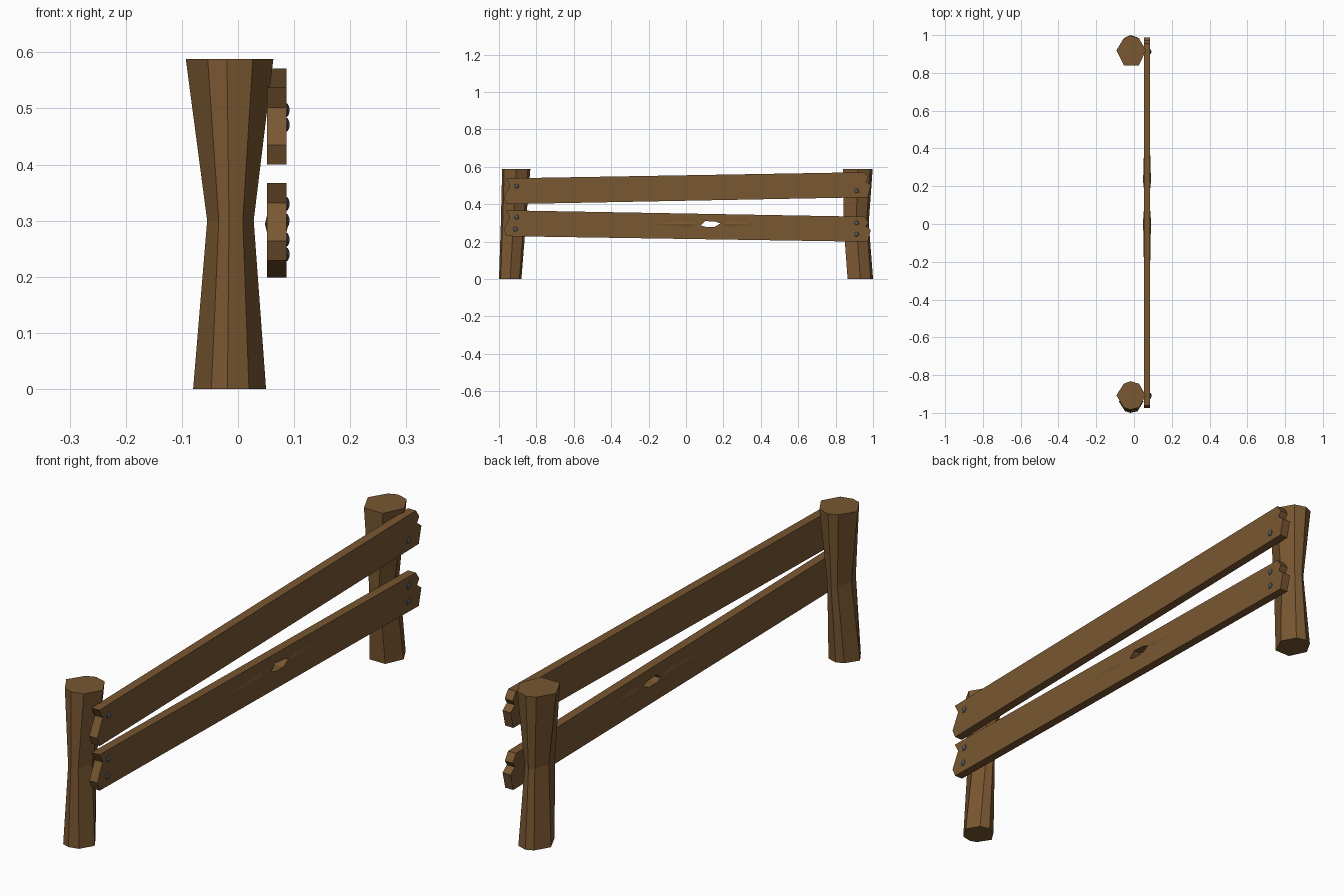
import bpy, bmesh, math

if "Cube" in bpy.data.objects:
    bpy.data.objects.remove(bpy.data.objects["Cube"])


def material(name, rgb):
    m = bpy.data.materials.new(name)
    m.diffuse_color = (*rgb, 1)
    m.use_nodes = True
    m.node_tree.nodes["Principled BSDF"].inputs["Base Color"].default_value = m.diffuse_color
    return m


WOOD = material("brown wood", (0.19, 0.095, 0.031))
IRON = material("grey iron", (0.09, 0.10, 0.11))


def finish(name, bm, mat):
    bmesh.ops.recalc_face_normals(bm, faces=bm.faces)
    me = bpy.data.meshes.new(name)
    bm.to_mesh(me)
    bm.free()
    me.materials.append(mat)
    ob = bpy.data.objects.new(name, me)
    bpy.context.collection.objects.link(ob)
    return ob


# Posts: unit cross-section lofted through rings (z, x0, x1, y0, y1)
def post(name, section, rings):
    bm = bmesh.new()
    loops = []
    for z, x0, x1, y0, y1 in rings:
        loops.append([bm.verts.new(((x0 + x1) / 2 + u * (x1 - x0) / 2,
                                    (y0 + y1) / 2 + v * (y1 - y0) / 2, z))
                      for u, v in section])
    n = len(section)
    for a, b in zip(loops, loops[1:]):
        for i in range(n):
            j = (i + 1) % n
            bm.faces.new((a[i], a[j], b[j], b[i]))
    bm.faces.new(loops[0][::-1])
    bm.faces.new(loops[-1])
    return finish(name, bm, WOOD)


half = [(1, 0.0), (0.53, 0.82), (-0.06, 1), (-0.5, 0.82), (-1, 0.0)]
post("front_post", half + [(-0.5, -0.85), (-0.06, -1), (0.53, -0.85)],
     [(0, -0.08, 0.05, -1.0, -0.88), (0.3, -0.055, 0.028, -0.99, -0.856),
      (0.588, -0.093, 0.063, -0.983, -0.832)])
post("back_post", half + [(-0.5, -1), (0.53, -1)],
     [(0, -0.08, 0.05, 0.864, 1.0), (0.3, -0.055, 0.028, 0.842, 0.977),
      (0.588, -0.093, 0.063, 0.84, 0.998)])


# Extrude a (y, z) outline between two x positions
def slab(name, outline, x0, x1):
    bm = bmesh.new()
    f = bm.faces.new([bm.verts.new((x0, y, z)) for y, z in outline])
    g = bmesh.ops.extrude_face_region(bm, geom=[f])["geom"]
    bmesh.ops.translate(bm, vec=(x1 - x0, 0, 0),
                        verts=[v for v in g if isinstance(v, bmesh.types.BMVert)])
    return finish(name, bm, WOOD)


# Rails with splintered ends; zf and zb are the top heights at each end
def rail(name, zf, zb):
    front = [(-0.962, 0), (-0.942, -0.036), (-0.975, -0.103), (-0.96, -0.138)]
    back = [(0.972, -0.134), (0.988, -0.07), (0.962, -0.05),
            (0.975, -0.03), (0.955, 0)]
    pts = [(y, zf + d) for y, d in front] + [(y, zb + d) for y, d in back]
    return slab(name, pts, 0.052, 0.086)


rail("upper_rail", 0.538, 0.571)
lower = rail("lower_rail", 0.367, 0.333)

# Knot hole through the lower rail
cutter = slab("knot_hole_cutter",
              [(0.078, 0.287), (0.104, 0.31), (0.158, 0.306), (0.184, 0.297),
               (0.152, 0.278), (0.104, 0.279)], 0.0, 0.15)
cutter.hide_render = True
mod = lower.modifiers.new("knot hole", "BOOLEAN")
mod.object = cutter
mod.solver = 'EXACT'
bpy.context.view_layer.objects.active = lower
bpy.ops.object.modifier_apply(modifier=mod.name)
bpy.data.objects.remove(cutter)

# Slight swelling of the grain on both sides of the knot hole
for side, x, out in (("outer", 0.0855, 0.0045), ("inner", 0.0525, -0.0045)):
    for end, tip, root in (("front", -0.22, 0.077), ("back", 0.38, 0.186)):
        bm = bmesh.new()
        mid = root + (tip - root) * 0.2
        base = [bm.verts.new((x, y, z)) for y, z in
                ((tip, 0.296), (mid, 0.312), (root, 0.291), (mid, 0.276))]
        top = bm.verts.new((x + out, mid, 0.294))
        for i in range(4):
            bm.faces.new((base[i], base[(i + 1) % 4], top))
        bm.faces.new(base)
        finish(f"{side}_{end}_grain_swelling", bm, WOOD)

# Domed nail heads
nails = [(-0.906, 0.497), (0.912, 0.471), (-0.906, 0.33),
         (-0.912, 0.266), (0.912, 0.3), (0.912, 0.24)]
for i, (y, z) in enumerate(nails):
    bm = bmesh.new()
    bmesh.ops.create_uvsphere(bm, u_segments=8, v_segments=6, radius=1)
    for v in bm.verts:
        a, b, c = v.co
        v.co = (0.085 + c * 0.007, y + a * 0.013, z + b * 0.013)
    finish(f"nail_head_{i + 1}", bm, IRON)
